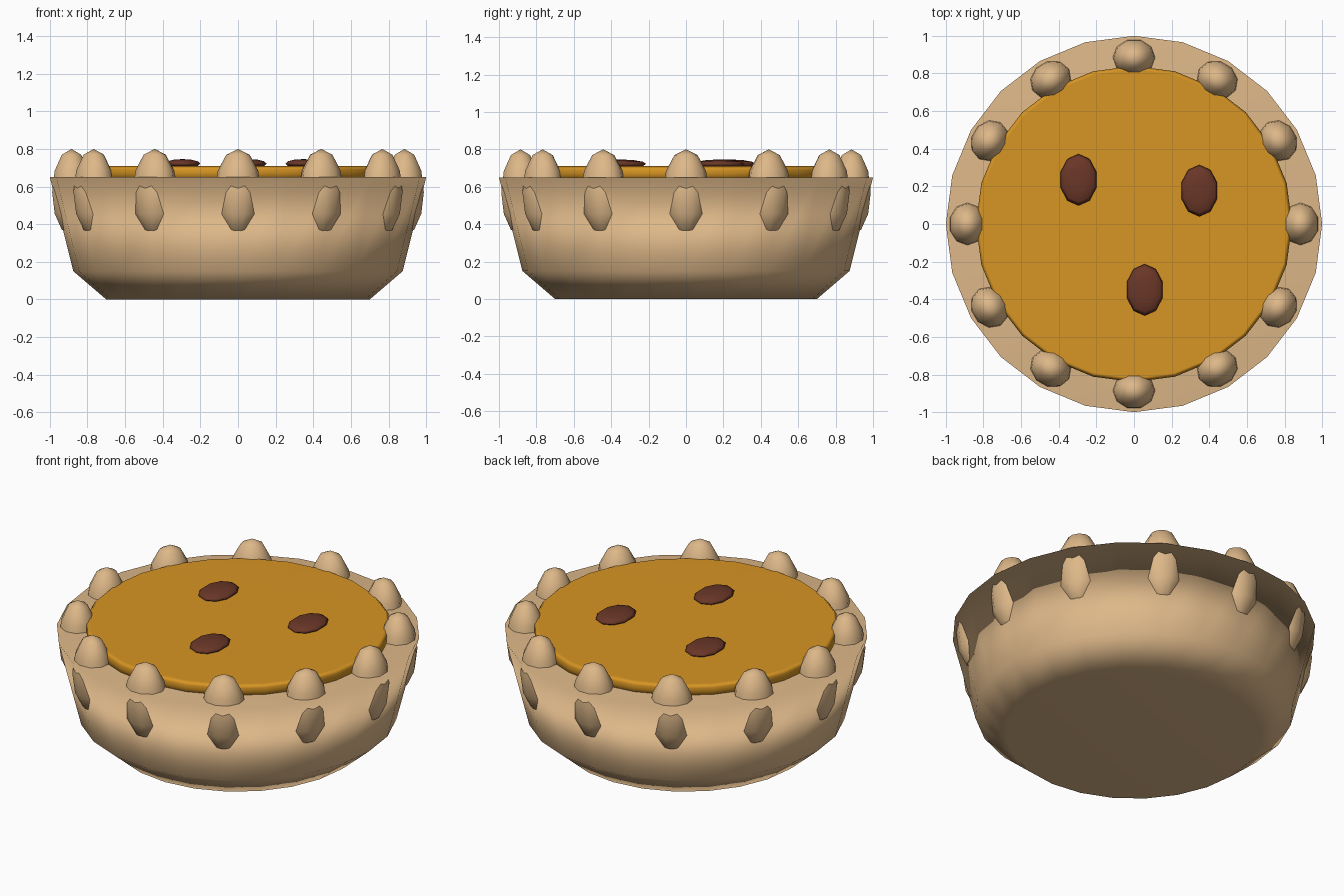
import bpy, bmesh, math
from mathutils import Matrix

if "Cube" in bpy.data.objects:
    bpy.data.objects.remove(bpy.data.objects["Cube"])


def material(name, rgb):
    m = bpy.data.materials.new(name)
    m.diffuse_color = (*rgb, 1.0)
    m.use_nodes = True
    m.node_tree.nodes["Principled BSDF"].inputs["Base Color"].default_value = m.diffuse_color
    return m


TAN = material("baked_tan", (0.73, 0.48, 0.25))
ORANGE = material("pumpkin_orange", (0.68, 0.30, 0.017))
BROWN = material("dark_brown", (0.145, 0.038, 0.021))


def finish(name, bm, mat):
    bmesh.ops.recalc_face_normals(bm, faces=bm.faces)
    for f in bm.faces:
        f.smooth = True
    mesh = bpy.data.meshes.new(name)
    bm.to_mesh(mesh)
    bm.free()
    mesh.materials.append(mat)
    ob = bpy.data.objects.new(name, mesh)
    bpy.context.collection.objects.link(ob)
    return ob


def turned_solid(name, profile, mat, sides=24):
    """Closed solid from (radius, height) rings, with flat end caps."""
    bm = bmesh.new()
    rings = []
    for r, z in profile:
        rings.append([bm.verts.new((r * math.cos(math.tau * i / sides),
                                    r * math.sin(math.tau * i / sides), z))
                      for i in range(sides)])
    for a, b in zip(rings, rings[1:]):
        for i in range(sides):
            j = (i + 1) % sides
            bm.faces.new((a[i], a[j], b[j], b[i]))
    bm.faces.new(rings[0][::-1])
    bm.faces.new(rings[-1])
    ob = finish(name, bm, mat)
    # large caps stay flat, walls blend softly into them
    ob.modifiers.new("soft_edges", 'WEIGHTED_NORMAL').weight = 50
    return ob


def ellipsoid(name, centre, radii, mat, turn=0.0):
    bm = bmesh.new()
    bmesh.ops.create_uvsphere(bm, u_segments=10, v_segments=6, radius=1.0)
    bm.transform(Matrix.Translation(centre) @ Matrix.Rotation(turn, 4, 'Z')
                 @ Matrix.Diagonal((*radii, 1.0)))
    return finish(name, bm, mat)


# Crust bowl and filling
turned_solid("crust", [(0.70, 0.0), (0.875, 0.15), (1.0, 0.65)], TAN)
turned_solid("filling", [(0.84, 0.60), (0.84, 0.69), (0.82, 0.71)], ORANGE)

# Twelve crimps around the rim
for k in range(12):
    a = math.tau * k / 12
    ellipsoid(f"crimp_{k + 1}", (0.885 * math.cos(a), 0.885 * math.sin(a), 0.57),
              (0.108, 0.124, 0.23), TAN, a)

# Three nuts on top
for k, (x, y) in enumerate([(-0.295, 0.235), (0.347, 0.177), (0.057, -0.35)]):
    ellipsoid(f"nut_{k + 1}", (x, y, 0.722), (0.1, 0.137, 0.024), BROWN)
